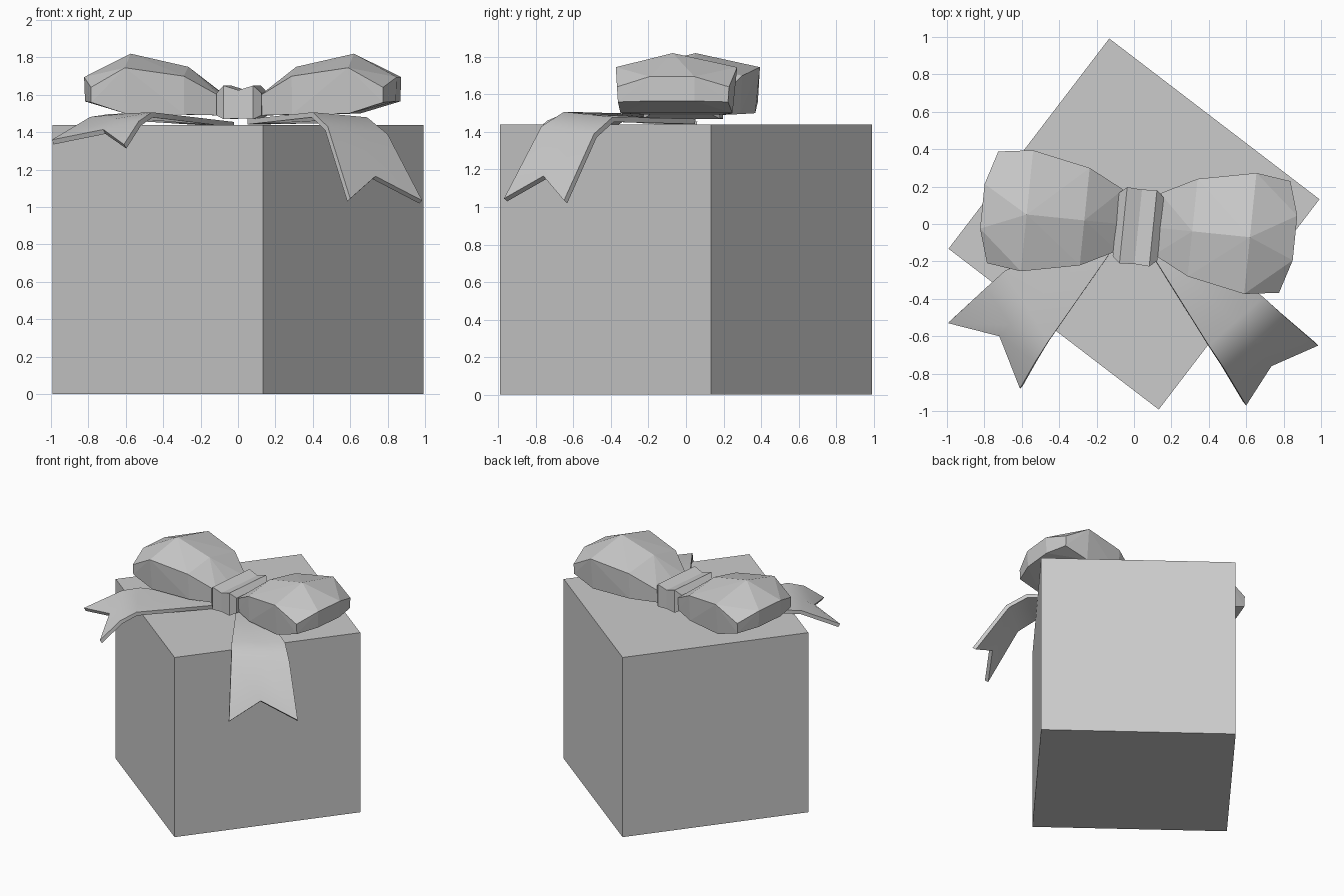
import bpy, bmesh, math
from mathutils import Vector, Matrix

if "Cube" in bpy.data.objects:
    bpy.data.objects.remove(bpy.data.objects["Cube"])

# The whole bow is turned slightly about the vertical axis
BOW = Matrix.Translation((0.025, 0.01, 0)) @ Matrix.Rotation(math.radians(-5.8), 4, 'Z')


def add_object(name, bm, matrix=None):
    if matrix:
        bm.transform(matrix)
    mesh = bpy.data.meshes.new(name)
    bm.to_mesh(mesh)
    bm.free()
    obj = bpy.data.objects.new(name, mesh)
    bpy.context.collection.objects.link(obj)
    return obj


# Gift box
bm = bmesh.new()
bmesh.ops.create_cube(bm, size=1)
bmesh.ops.scale(bm, vec=(1.415, 1.415, 1.44), verts=bm.verts)
bmesh.ops.translate(bm, vec=(0, 0, 0.72), verts=bm.verts)
add_object("gift_box", bm, Matrix.Rotation(math.radians(-37.4), 4, 'Z'))


# Faceted bow loops: convex shell around a few cross-sections
# x, half width, edge top z, centre top z, bottom half width, bottom z
LOOP = [
    (0.10, 0.165, 1.59, 1.60, 0.16, 1.49),
    (0.29, 0.262, 1.70, 1.75, 0.25, 1.495),
    (0.60, 0.325, 1.745, 1.82, 0.30, 1.50),
]


def bow_loop(name, side):
    bm = bmesh.new()
    pts = []
    for x, w, ze, zc, wb, zb in LOOP:
        pts.append((x, -0.02, zc))
        for s in (-1, 1):
            pts += [(x, s * w, ze), (x, s * wb, zb)]
    for s in (-1, 1):
        pts += [(0.785, s * 0.30, 1.64), (0.785, s * 0.295, 1.56),
                (0.84, s * 0.12, 1.695), (0.835, s * 0.12, 1.565)]
    for x, y, z in pts:
        bm.verts.new((side * x, y, z))
    bmesh.ops.convex_hull(bm, input=bm.verts)
    bmesh.ops.recalc_face_normals(bm, faces=bm.faces)
    add_object(name, bm, BOW)


bow_loop("bow_loop_left", -1)
bow_loop("bow_loop_right", 1)

# Knot: rectangular sections with a shallow waist; x, half depth, bottom z, top z
KNOT = [(-0.12, 0.17, 1.49, 1.61), (-0.08, 0.205, 1.47, 1.65), (0, 0.2, 1.475, 1.625),
        (0.08, 0.205, 1.47, 1.65), (0.12, 0.17, 1.49, 1.61)]
bm = bmesh.new()
rings = [[bm.verts.new((x, y - 0.025, z)) for y, z in ((-d, b), (d, b), (d, t), (-d, t))]
         for x, d, b, t in KNOT]
for a, b in zip(rings, rings[1:]):
    for i in range(4):
        j = (i + 1) % 4
        bm.faces.new((a[i], a[j], b[j], b[i]))
bm.faces.new(rings[0])
bm.faces.new(rings[-1])
bmesh.ops.recalc_face_normals(bm, faces=bm.faces)
add_object("bow_knot", bm, BOW)


# Ribbon tails: strip between inner and outer edges, with a notched end
def ribbon_tail(name, inner, outer, notch):
    bm = bmesh.new()
    rows = []
    for k, (a, b) in enumerate(zip(inner, outer)):
        a, b = Vector(a), Vector(b)
        mid = Vector(notch) if k == len(inner) - 1 else (a + b) / 2
        rows.append([bm.verts.new(p) for p in (a, mid, b)])
    for r, s in zip(rows, rows[1:]):
        for j in range(2):
            face = bm.faces.new((r[j], s[j], s[j + 1], r[j + 1]))
            face.normal_update()
            if face.normal.z < 0:
                face.normal_flip()
    obj = add_object(name, bm)
    mod = obj.modifiers.new("thickness", 'SOLIDIFY')
    mod.thickness = 0.028
    mod.offset = -1
    bpy.context.view_layer.objects.active = obj
    obj.select_set(True)
    bpy.ops.object.modifier_apply(modifier=mod.name)
    bpy.ops.object.shade_smooth_by_angle(angle=math.radians(50))
    obj.select_set(False)


ribbon_tail("ribbon_tail_right",
            [(0.05, -0.09, 1.47), (0.40, -0.65, 1.507), (0.48, -0.77, 1.43), (0.60, -0.97, 1.045)],
            [(0.14, 0.05, 1.47), (0.69, -0.39, 1.48), (0.80, -0.49, 1.39), (0.985, -0.65, 1.035)],
            (0.735, -0.76, 1.165))
ribbon_tail("ribbon_tail_left",
            [(-0.02, 0.0, 1.455), (-0.46, -0.63, 1.507), (-0.53, -0.74, 1.46), (-0.61, -0.88, 1.335)],
            [(-0.02, 0.06, 1.455), (-0.69, -0.25, 1.497), (-0.79, -0.34, 1.482), (-0.995, -0.53, 1.36)],
            (-0.72, -0.60, 1.415))
